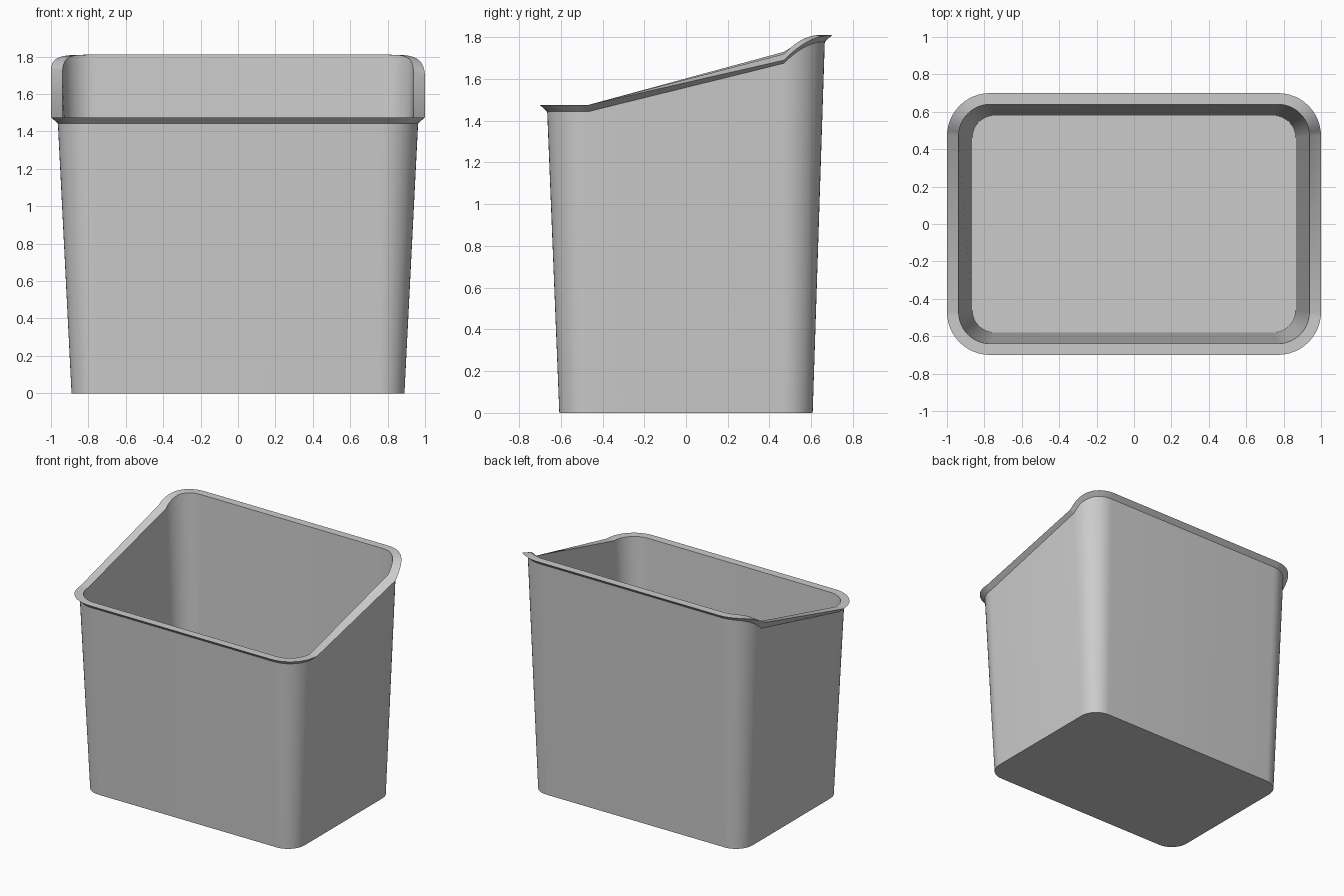
import bpy, bmesh
from math import sin, cos, pi, radians

cube = bpy.data.objects.get("Cube")
if cube:
    bpy.data.objects.remove(cube, do_unlink=True)

STEPS = 12                      # segments per rounded corner
FRONT, BACK = 1.475, 1.81       # rim heights


def outline(half_x, half_y, radius, height):
    """Rounded rectangle whose height may depend on side and corner angle."""
    points = []
    for quarter in range(4):
        sx = 1 if quarter in (0, 3) else -1
        sy = 1 if quarter < 2 else -1
        for i in range(STEPS + 1):
            a = (quarter + i / STEPS) * pi / 2
            x = sx * (half_x - radius) + radius * cos(a)
            y = sy * (half_y - radius) + radius * sin(a)
            points.append((x, y, height(sx, sy, abs(sin(a)))))
    return points


def flat(z):
    return lambda sx, sy, s: z


def rim(drop, shoulder, twist=0):
    """Level front, sloped sides, then an eased rise round the back corners."""
    def height(sx, sy, s):
        if sy < 0:
            return FRONT - drop
        start = shoulder - twist * sx
        return start + (BACK - drop - start) * (1 - (1 - s) ** 2)
    return height


# Outer base, wall top, flared lip, inner lip and inner floor
loops = [
    outline(0.89, 0.607, 0.14, flat(0)),
    outline(0.963, 0.665, 0.195, rim(0.032, 1.675)),
    outline(1.0, 0.70, 0.23, rim(0, 1.71, 0.02)),
    outline(0.938, 0.64, 0.17, rim(0, 1.72)),
    outline(0.865, 0.58, 0.12, flat(0.025)),
]

bm = bmesh.new()
rings = [[bm.verts.new(p) for p in loop] for loop in loops]
for lower, upper in zip(rings, rings[1:]):
    for i in range(len(lower)):
        j = (i + 1) % len(lower)
        bm.faces.new((lower[i], lower[j], upper[j], upper[i]))
bm.faces.new(rings[0][::-1])
bm.faces.new(rings[-1])
bmesh.ops.recalc_face_normals(bm, faces=bm.faces)

mesh = bpy.data.meshes.new("bin_body")
bm.to_mesh(mesh)
bm.free()
body = bpy.data.objects.new("bin_body", mesh)
bpy.context.collection.objects.link(body)

# Plain grey plastic
grey = bpy.data.materials.new("grey_plastic")
grey.use_nodes = True
colour = (0.6, 0.6, 0.6, 1)
grey.diffuse_color = colour
grey.node_tree.nodes["Principled BSDF"].inputs["Base Color"].default_value = colour
mesh.materials.append(grey)

# Smooth corners, crisp lip and base edges
bpy.ops.object.select_all(action="DESELECT")
body.select_set(True)
bpy.context.view_layer.objects.active = body
bpy.ops.object.shade_smooth_by_angle(angle=radians(30))
